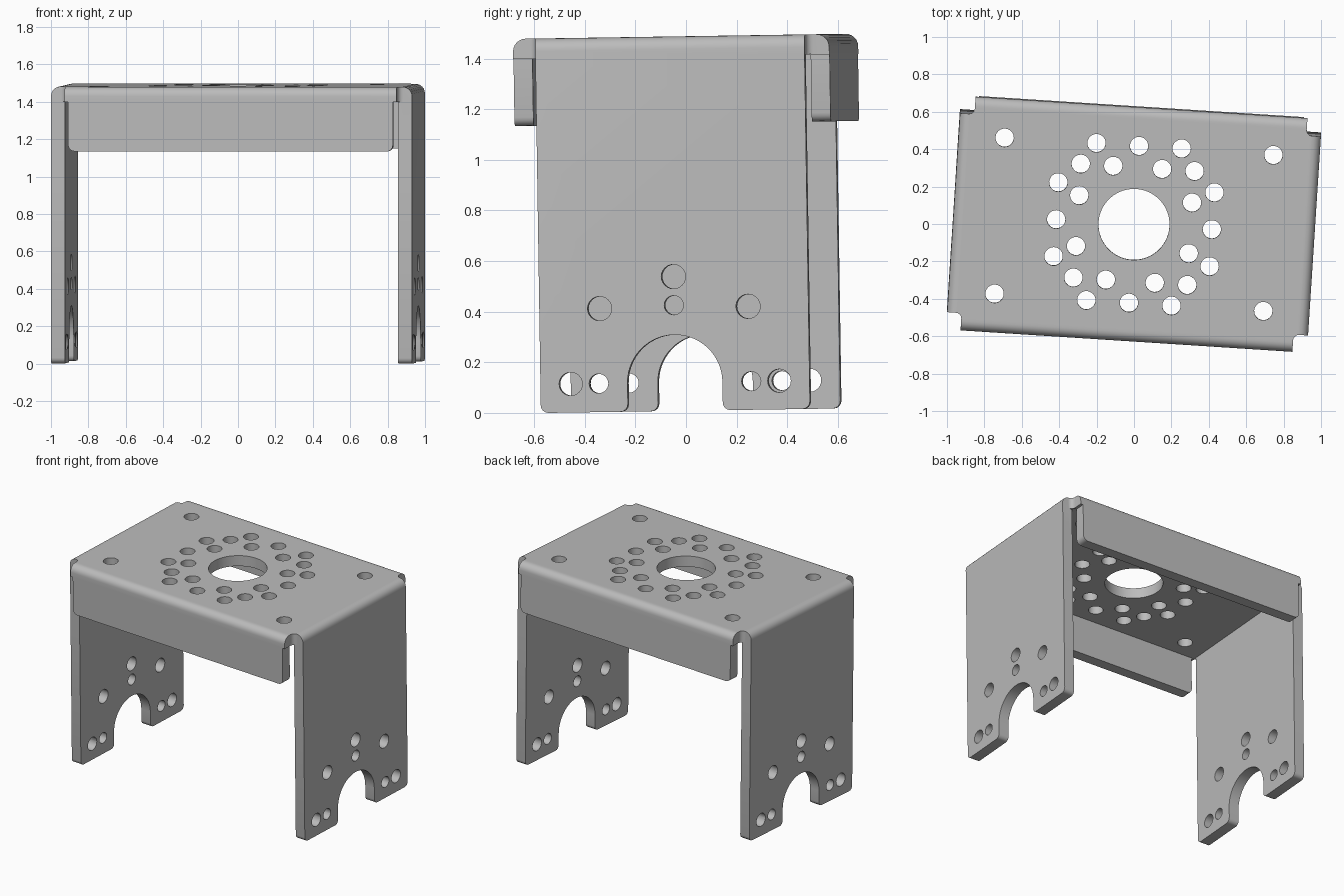
import bpy, bmesh
from math import pi, cos, sin, radians
from mathutils import Matrix, Vector

if "Cube" in bpy.data.objects:
    bpy.data.objects.remove(bpy.data.objects["Cube"])

# Main sheet-metal dimensions
W, D, H, T = 0.967, 0.626, 1.48, 0.075   # half width, half depth, height, thickness
LEG, FLANGE_Z = 0.533, 1.135             # leg half depth, flange lower edge
NOTCH, FLANGE_END = 0.889, 0.87
BEND_Z = H - 0.08
HOLE_Z, ARCH_R = 0.113, 0.188


def arc(cx, cy, r, start, end, n):
    return [(cx + r * cos(start + (end - start) * i / n),
             cy + r * sin(start + (end - start) * i / n)) for i in range(n + 1)]


def prism(bm, outline, axis, low, high):
    """Extrude a 2D outline along x (outline is y,z) or along z (outline is x,y)."""
    def place(p, d):
        return (d, p[0], p[1]) if axis == "x" else (p[0], p[1], d)
    a = [bm.verts.new(place(p, low)) for p in outline]
    b = [bm.verts.new(place(p, high)) for p in outline]
    n = len(a)
    faces = [bm.faces.new(a[::-1]), bm.faces.new(b)]
    for i in range(n):
        j = (i + 1) % n
        faces.append(bm.faces.new((a[i], a[j], b[j], b[i])))
    bmesh.ops.recalc_face_normals(bm, faces=faces)


def rect(x0, x1, y0, y1):
    return [(x0, y0), (x1, y0), (x1, y1), (x0, y1)]


def make_object(bm, name):
    mesh = bpy.data.meshes.new(name)
    bm.to_mesh(mesh)
    bm.free()
    obj = bpy.data.objects.new(name, mesh)
    bpy.context.collection.objects.link(obj)
    return obj


def cut(obj, bm):
    cutter = make_object(bm, "cutter")
    cutter.hide_render = True
    mod = obj.modifiers.new("cut", "BOOLEAN")
    mod.operation, mod.solver, mod.object = "DIFFERENCE", "EXACT", cutter
    graph = bpy.context.evaluated_depsgraph_get()
    mesh = bpy.data.meshes.new_from_object(obj.evaluated_get(graph))
    obj.modifiers.clear()
    obj.data = mesh
    bpy.data.objects.remove(cutter)


def bevel_edges(bm, test, radius, segments):
    edges = [e for e in bm.edges if test(e.verts[0].co, e.verts[1].co)]
    bmesh.ops.bevel(bm, geom=edges, offset=radius, segments=segments,
                    profile=0.5, affect="EDGES")


def near(a, b):
    return abs(a - b) < 0.002


# Solid outer block with rounded top bends
bm = bmesh.new()
side = [(-LEG, 0), (LEG, 0), (LEG, FLANGE_Z), (D, FLANGE_Z), (D, H),
        (-D, H), (-D, FLANGE_Z), (-LEG, FLANGE_Z)]
prism(bm, side, "x", -W, W)
bevel_edges(bm, lambda a, b: near(a.z, H) and near(b.z, H), 0.05, 6)
bracket = make_object(bm, "mounting_bracket")

# Hollow inside, open through the front and back below the flanges
bm = bmesh.new()
prism(bm, rect(-W + T, W - T, -D + T, D - T), "z", -0.2, H - T)
cut(bracket, bm)

# Corner relief notches, wider below the bends
for sx in (-1, 1):
    for sy in (-1, 1):
        r = 0.03
        top = arc(NOTCH + r, LEG + r, r, pi, 1.5 * pi, 5) + [(1.2, LEG), (1.2, 1), (NOTCH, 1)]
        bm = bmesh.new()
        prism(bm, [(sx * x, sy * y) for x, y in top], "z", BEND_Z - 0.1, H + 0.2)
        cut(bracket, bm)
        bm = bmesh.new()
        prism(bm, [(sx * x, sy * y) for x, y in rect(FLANGE_END, 1.2, LEG, 1)],
              "z", FLANGE_Z - 0.2, BEND_Z)
        cut(bracket, bm)

# Arched cut-out at the foot of both legs
bm = bmesh.new()
arch = arc(0, HOLE_Z, ARCH_R, 0, pi, 28) + [(-ARCH_R, -0.2), (ARCH_R, -0.2)]
prism(bm, arch, "x", -1.2, 1.2)
cut(bracket, bm)

# Rounded corners on the feet and on the flange ends
bm = bmesh.new()
bm.from_mesh(bracket.data)
bevel_edges(bm, lambda a, b: near(a.z, 0) and near(b.z, 0) and near(a.y, b.y)
            and abs(a.x - b.x) > 0.01, 0.03, 4)
bevel_edges(bm, lambda a, b: near(a.z, FLANGE_Z) and near(b.z, FLANGE_Z)
            and near(a.x, b.x) and near(abs(a.x), FLANGE_END)
            and abs(a.y - b.y) > 0.01, 0.035, 4)
bm.to_mesh(bracket.data)
bm.free()

# All drilled holes: top plate pattern mirrored to four quadrants, then legs
top_holes = [(0.228, 0.421), (0.418, 0.198), (0.305, 0.305), (0.302, 0.136),
             (0.131, 0.305), (0, 0.42), (0.417, 0), (0.72, 0.418)]
spots = {(sx * x + 0.0, sy * y + 0.0) for x, y in top_holes for sx in (-1, 1) for sy in (-1, 1)}
leg_holes = [(0, 0.531, 0.048), (0, 0.418, 0.038)]
for s in (-1, 1):
    leg_holes += [(s * 0.294, 0.409, 0.048), (s * 0.413, HOLE_Z, 0.046),
                  (s * 0.302, HOLE_Z, 0.038)]
bm = bmesh.new()
prism(bm, arc(0, 0, 0.19, 0, 2 * pi, 48)[:-1], "z", H - 0.2, H + 0.2)
for x, y in sorted(spots):
    prism(bm, arc(x, y, 0.049, 0, 2 * pi, 24)[:-1], "z", H - 0.2, H + 0.2)
for y, z, r in leg_holes:
    prism(bm, arc(y, z, r, 0, 2 * pi, 24)[:-1], "x", -1.2, 1.2)
cut(bracket, bm)

# Slight turn and tilt, then rest on the ground and centre
bracket.data.transform(Matrix.Rotation(radians(0.88), 4, "X") @ Matrix.Rotation(radians(-3.7), 4, "Z"))
lo = [min(v.co[i] for v in bracket.data.vertices) for i in range(3)]
hi = [max(v.co[i] for v in bracket.data.vertices) for i in range(3)]
bracket.data.transform(Matrix.Translation(Vector((-(lo[0] + hi[0]) / 2, -(lo[1] + hi[1]) / 2, -lo[2]))))

# Plain grey metal
metal = bpy.data.materials.new("grey_metal")
metal.use_nodes = True
grey = (0.5, 0.5, 0.5, 1)
metal.diffuse_color = grey
metal.node_tree.nodes["Principled BSDF"].inputs["Base Color"].default_value = grey
bracket.data.materials.clear()
bracket.data.materials.append(metal)

# Smooth bends and holes, crisp sheet edges
bpy.ops.object.select_all(action="DESELECT")
bracket.select_set(True)
bpy.context.view_layer.objects.active = bracket
bpy.ops.object.shade_smooth_by_angle(angle=radians(30))
